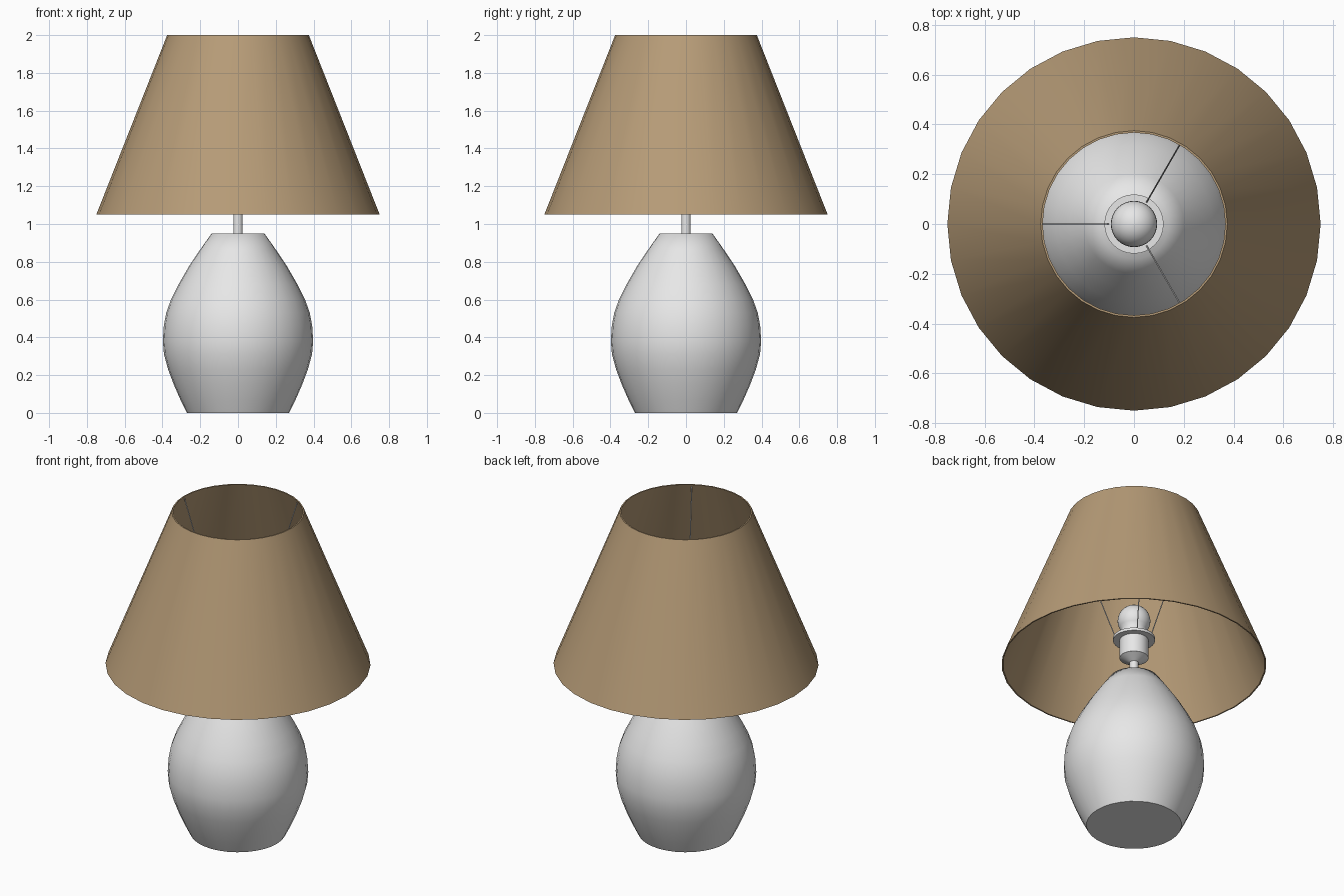
import bpy, bmesh, math
from mathutils import Vector

if "Cube" in bpy.data.objects:
    bpy.data.objects.remove(bpy.data.objects["Cube"])


def material(name, rgb):
    m = bpy.data.materials.new(name)
    m.diffuse_color = (*rgb, 1)
    m.use_nodes = True
    m.node_tree.nodes["Principled BSDF"].inputs["Base Color"].default_value = m.diffuse_color
    return m


TAN = material("tan fabric", (0.47, 0.33, 0.185))
GREY = material("light grey", (0.8, 0.8, 0.8))


def finish(name, bm, mat, angle):
    bmesh.ops.recalc_face_normals(bm, faces=bm.faces)
    me = bpy.data.meshes.new(name)
    bm.to_mesh(me)
    bm.free()
    me.materials.append(mat)
    ob = bpy.data.objects.new(name, me)
    bpy.context.collection.objects.link(ob)
    bpy.ops.object.select_all(action='DESELECT')
    ob.select_set(True)
    bpy.context.view_layer.objects.active = ob
    bpy.ops.object.shade_smooth_by_angle(angle=math.radians(angle))
    return ob


def lathe(name, profile, mat, closed=False, sides=32, angle=40):
    """Revolve (radius, z) points about z; open profiles get end caps."""
    bm = bmesh.new()
    rings = [[bm.verts.new((r * math.cos(2 * math.pi * i / sides),
                            r * math.sin(2 * math.pi * i / sides), z))
              for i in range(sides)] for r, z in profile]
    pairs = list(zip(rings, rings[1:]))
    if closed:
        pairs.append((rings[-1], rings[0]))
    else:
        bm.faces.new(rings[0])
        bm.faces.new(rings[-1])
    for a, b in pairs:
        for i in range(sides):
            j = (i + 1) % sides
            bm.faces.new((a[i], a[j], b[j], b[i]))
    return finish(name, bm, mat, angle)


def rod(name, a, b, radius, mat):
    a, b = Vector(a), Vector(b)
    bm = bmesh.new()
    bmesh.ops.create_cone(bm, cap_ends=True, segments=8, radius1=radius,
                          radius2=radius, depth=(b - a).length)
    rot = (b - a).to_track_quat('Z', 'Y').to_matrix().to_4x4()
    bmesh.ops.transform(bm, matrix=rot, verts=bm.verts)
    bmesh.ops.translate(bm, vec=(a + b) / 2, verts=bm.verts)
    return finish(name, bm, mat, 50)


# Fabric shade: thin open cone
lathe("lamp_shade", [(0.75, 1.05), (0.375, 2.0), (0.367, 2.0), (0.742, 1.05)],
      TAN, closed=True)

# Ceramic egg-shaped base
lathe("lamp_base", [(0.27, 0), (0.305, 0.07), (0.34, 0.15), (0.37, 0.23),
                    (0.392, 0.31), (0.398, 0.38), (0.393, 0.46), (0.38, 0.53),
                    (0.355, 0.6), (0.315, 0.68), (0.26, 0.775), (0.2, 0.865),
                    (0.14, 0.95)], GREY, angle=60)

# Stem flaring into the bulb socket
lathe("stem", [(0.025, 0.94), (0.025, 1.06), (0.08, 1.09)], GREY)
lathe("socket", [(0.082, 1.09), (0.082, 1.21)], GREY)
lathe("socket_flange", [(0.119, 1.205), (0.119, 1.222)], GREY)

# Bulb: short neck and round globe
globe = [(0.093 * math.cos(t), 1.333 + 0.093 * math.sin(t))
         for t in (math.radians(-40 + 128 * k / 10) for k in range(11))]
lathe("bulb", [(0.075, 1.22), (0.075, 1.25)] + globe, GREY, angle=60)

# Three wires carrying the shade
for k in range(3):
    t = math.radians(60 + 120 * k)
    c, s = math.cos(t), math.sin(t)
    rod(f"shade_wire_{k + 1}", (0.1 * c, 0.1 * s, 1.215),
        (0.37 * c, 0.37 * s, 1.985), 0.003, GREY)
